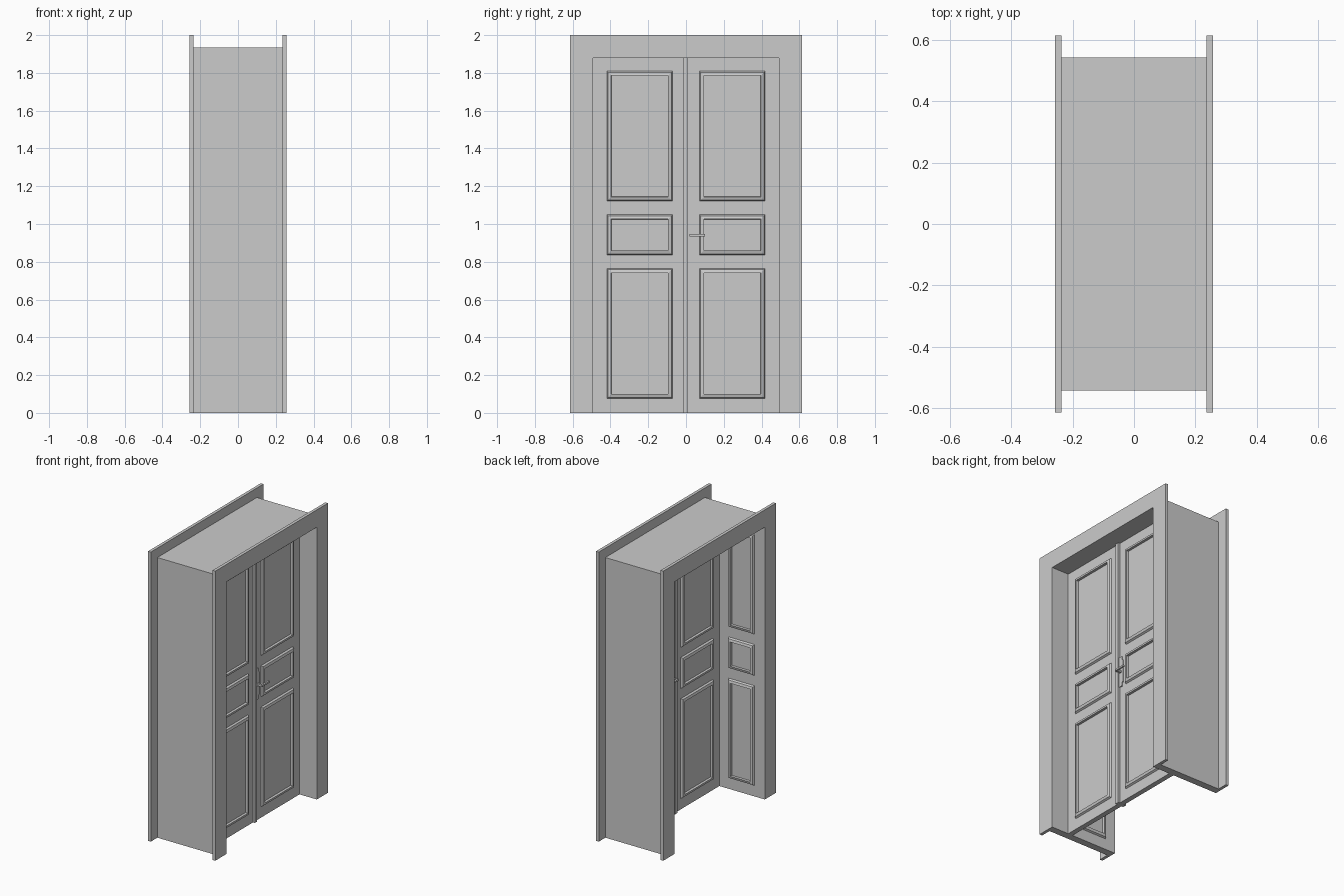
import bpy, bmesh

if "Cube" in bpy.data.objects:
    bpy.data.objects.remove(bpy.data.objects["Cube"])

def finish(name, bm):
    bmesh.ops.recalc_face_normals(bm, faces=bm.faces)
    me = bpy.data.meshes.new(name)
    bm.to_mesh(me)
    bm.free()
    ob = bpy.data.objects.new(name, me)
    bpy.context.collection.objects.link(ob)
    return ob

def prism(name, pts, x0, x1):
    """Extrude a (y, z) outline along x."""
    bm = bmesh.new()
    f = bm.faces.new([bm.verts.new((x0, y, z)) for y, z in pts])
    r = bmesh.ops.extrude_face_region(bm, geom=[f])
    vs = [v for v in r["geom"] if isinstance(v, bmesh.types.BMVert)]
    bmesh.ops.translate(bm, verts=vs, vec=(x1 - x0, 0, 0))
    return finish(name, bm)

def box(name, x0, x1, y0, y1, z0, z1):
    return prism(name, [(y0, z0), (y1, z0), (y1, z1), (y0, z1)], x0, x1)

def portal(name, x0, x1, half, top, inner, inner_top):
    """Upside-down U outline around the doorway."""
    pts = [(-half, 0), (-inner, 0), (-inner, inner_top), (inner, inner_top),
           (inner, 0), (half, 0), (half, top), (-half, top)]
    return prism(name, pts, x0, x1)

# moulding section: (inset from outer edge, height above the surface)
SECTION = [(0, -0.001), (0.007, 0.012), (0.024, 0.017), (0.025, -0.001)]

def moulding(name, u0, u1, z0, z1, place):
    bm = bmesh.new()
    rings = []
    for i, h in SECTION:
        corners = [(u0 + i, z0 + i), (u1 - i, z0 + i), (u1 - i, z1 - i), (u0 + i, z1 - i)]
        rings.append([bm.verts.new(place(u, z, h)) for u, z in corners])
    for a, b in zip(rings, rings[1:] + rings[:1]):
        for k in range(4):
            n = (k + 1) % 4
            bm.faces.new((a[k], a[n], b[n], b[k]))
    return finish(name, bm)

OPEN_Y, OPEN_Z = 0.493, 1.88
DOOR_BACK, DOOR_FRONT = 0.09, 0.125
ROWS = [(0.075, 0.765), (0.835, 1.05), (1.12, 1.81)]

# deep frame lining and the two flat architraves
portal("frame_lining", -0.236, 0.236, 0.543, 1.935, OPEN_Y, OPEN_Z)
portal("architrave_front", 0.236, 0.257, 0.615, 2.0, OPEN_Y, OPEN_Z)
portal("architrave_back", -0.257, -0.236, 0.615, 2.0, OPEN_Y, OPEN_Z)

# door leaves and centre strip
box("door_leaf_left", DOOR_BACK, DOOR_FRONT, -OPEN_Y, -0.002, 0, OPEN_Z)
box("door_leaf_right", DOOR_BACK, DOOR_FRONT, -0.002, OPEN_Y, 0, OPEN_Z)
box("centre_strip", DOOR_BACK - 0.014, DOOR_FRONT + 0.014, -0.015, 0.011, 0, OPEN_Z)

for z0, z1 in ROWS:
    # panel mouldings on both faces of each leaf
    for y0, y1 in ((-0.42, -0.07), (0.07, 0.42)):
        moulding("door_moulding_front", y0, y1, z0, z1,
                 lambda u, z, h: (DOOR_FRONT + h, u, z))
        moulding("door_moulding_back", y0, y1, z0, z1,
                 lambda u, z, h: (DOOR_BACK - h, u, z))
    # panel mouldings on the deep side linings
    for s in (-1, 1):
        moulding("lining_moulding", -0.18, 0.02, z0, z1,
                 lambda u, z, h, s=s: (u, s * (OPEN_Y - h), z))

# handle plate and lever on both faces
PLATE = [(0.011, 0.835), (0.035, 0.835), (0.04, 0.86), (0.047, 0.865),
         (0.047, 1.02), (0.04, 1.025), (0.035, 1.05), (0.011, 1.05)]
for side, face, d in (("front", DOOR_FRONT, 1), ("back", DOOR_BACK, -1)):
    prism("handle_plate_" + side, PLATE, face, face + d * 0.006)
    box("handle_stem_" + side, face, face + d * 0.045, 0.018, 0.032, 0.934, 0.948)
    box("handle_lever_" + side, face + d * 0.035, face + d * 0.047, 0.018, 0.10, 0.935, 0.947)
